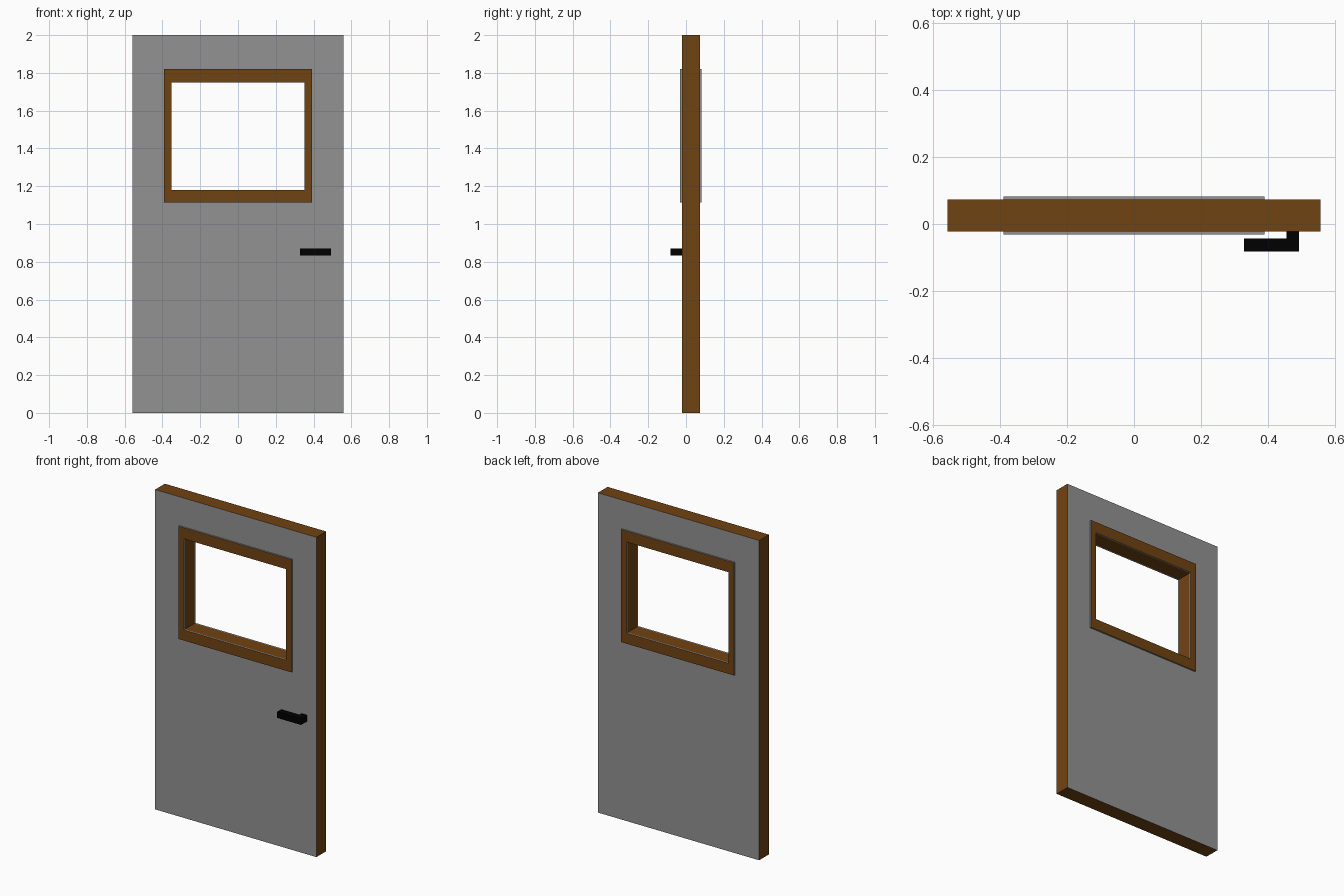
import bpy, bmesh

if "Cube" in bpy.data.objects:
    bpy.data.objects.remove(bpy.data.objects["Cube"])


def material(name, rgb):
    m = bpy.data.materials.new(name)
    m.diffuse_color = (*rgb, 1)
    m.use_nodes = True
    m.node_tree.nodes["Principled BSDF"].inputs["Base Color"].default_value = m.diffuse_color
    return m


grey = material("panel_grey", (0.29, 0.29, 0.29))
brown = material("wood_brown", (0.163, 0.056, 0.006))
black = material("handle_black", (0.0, 0.0, 0.0))


def finish(bm, name, mats):
    bmesh.ops.recalc_face_normals(bm, faces=bm.faces)
    mesh = bpy.data.meshes.new(name)
    for m in mats:
        mesh.materials.append(m)
    bm.to_mesh(mesh)
    bm.free()
    obj = bpy.data.objects.new(name, mesh)
    bpy.context.collection.objects.link(obj)
    return obj


def corners(x0, x1, z0, z1):
    return [(x0, z0), (x1, z0), (x1, z1), (x0, z1)]


def ring(name, outer, inner, y0, y1, face_slot, outer_slot, inner_slot):
    """Rectangular panel with a rectangular opening, extruded along y."""
    bm = bmesh.new()
    loops = [[bm.verts.new((x, y, z)) for x, z in corners(*rect)]
             for rect, y in ((outer, y0), (inner, y0), (inner, y1), (outer, y1))]
    slots = (face_slot, inner_slot, face_slot, outer_slot)
    for k in range(4):
        a, b = loops[k], loops[(k + 1) % 4]
        for i in range(4):
            j = (i + 1) % 4
            f = bm.faces.new((a[i], a[j], b[j], b[i]))
            f.material_index = slots[k]
    return finish(bm, name, [grey, brown])


opening = (-0.353, 0.353, 1.181, 1.75)
trim = (-0.391, 0.391, 1.114, 1.82)

# Door leaf: grey faces, brown edges and window reveal
ring("door_leaf", (-0.558, 0.558, 0, 2), opening, -0.022, 0.074, 0, 1, 1)

# Window trim on both sides: brown faces, grey edges
ring("window_trim_front", trim, opening, -0.031, -0.022, 1, 0, 0)
ring("window_trim_back", trim, opening, 0.074, 0.083, 1, 0, 0)

# L-shaped lever handle on the front
bm = bmesh.new()
profile = [(0.493, -0.022), (0.456, -0.022), (0.456, -0.044),
           (0.329, -0.044), (0.329, -0.082), (0.493, -0.082)]
base = bm.faces.new([bm.verts.new((x, y, 0.832)) for x, y in profile])
top = bmesh.ops.extrude_face_region(bm, geom=[base], use_keep_orig=True)
bmesh.ops.translate(bm, vec=(0, 0, 0.039),
                    verts=[v for v in top["geom"] if isinstance(v, bmesh.types.BMVert)])
finish(bm, "lever_handle", [black])
